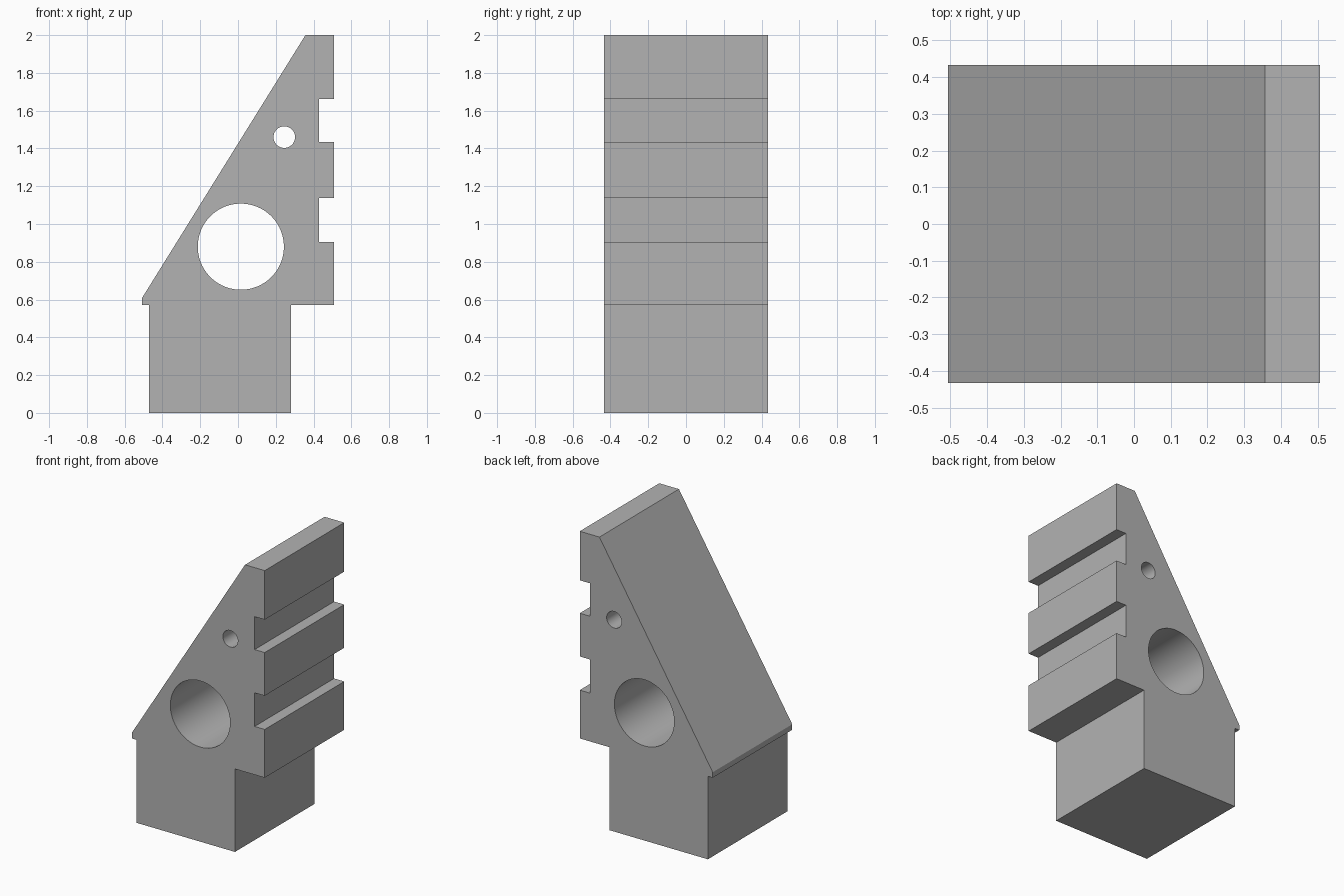
import bpy, bmesh, math
from mathutils import Matrix

cube = bpy.data.objects.get("Cube")
if cube:
    bpy.data.objects.remove(cube, do_unlink=True)

HALF_DEPTH = 0.433
RIGHT = 0.507       # outer right wall
SLOT = 0.43         # floor of the slots
SLOTS = [(0.905, 1.137), (1.435, 1.662)]
HOLES = [(0.015, 0.88, 0.228), (0.245, 1.46, 0.057)]

grey = bpy.data.materials.new("plain_grey")
grey.use_nodes = True
colour = (0.45, 0.45, 0.45, 1)
grey.diffuse_color = colour
grey.node_tree.nodes["Principled BSDF"].inputs["Base Color"].default_value = colour


def add_object(name, bm):
    bmesh.ops.recalc_face_normals(bm, faces=bm.faces)
    mesh = bpy.data.meshes.new(name)
    bm.to_mesh(mesh)
    bm.free()
    mesh.materials.append(grey)
    obj = bpy.data.objects.new(name, mesh)
    bpy.context.collection.objects.link(obj)
    return obj


# Side profile: foot, stepped and slotted right wall, sloped left edge
profile = [(-0.47, 0), (0.28, 0), (0.28, 0.572), (RIGHT, 0.572)]
for low, high in SLOTS:
    profile += [(RIGHT, low), (SLOT, low), (SLOT, high), (RIGHT, high)]
profile += [(RIGHT, 2), (0.357, 2), (-RIGHT, 0.61), (-RIGHT, 0.572), (-0.47, 0.572)]

# Block extruded from the profile
bm = bmesh.new()
face = bm.faces.new([bm.verts.new((x, -HALF_DEPTH, z)) for x, z in profile])
extruded = bmesh.ops.extrude_face_region(bm, geom=[face])["geom"]
moved = [v for v in extruded if isinstance(v, bmesh.types.BMVert)]
bmesh.ops.translate(bm, verts=moved, vec=(0, 2 * HALF_DEPTH, 0))
if not face.is_valid or len([f for f in bm.faces if len(f.verts) == len(profile)]) < 2:
    bm.faces.new([v for v in bm.verts if v not in moved])
block = add_object("slotted_block", bm)

# Round through holes
cutters = []
for x, z, radius in HOLES:
    bm = bmesh.new()
    placing = Matrix.Translation((x, 0, z)) @ Matrix.Rotation(math.pi / 2, 4, 'X')
    bmesh.ops.create_cone(bm, cap_ends=True, segments=96, radius1=radius,
                          radius2=radius, depth=1.2, matrix=placing)
    cutter = add_object("hole_cutter", bm)
    cutter.hide_render = True
    cut = block.modifiers.new("hole", 'BOOLEAN')
    cut.operation = 'DIFFERENCE'
    cut.solver = 'EXACT'
    cut.object = cutter
    cutters.append(cutter)

# Apply the cuts and remove the cutters
bpy.ops.object.select_all(action='DESELECT')
block.select_set(True)
bpy.context.view_layer.objects.active = block
for name in [m.name for m in block.modifiers]:
    bpy.ops.object.modifier_apply(modifier=name)
for cutter in cutters:
    bpy.data.objects.remove(cutter, do_unlink=True)

bpy.ops.object.shade_smooth_by_angle(angle=math.radians(20))
